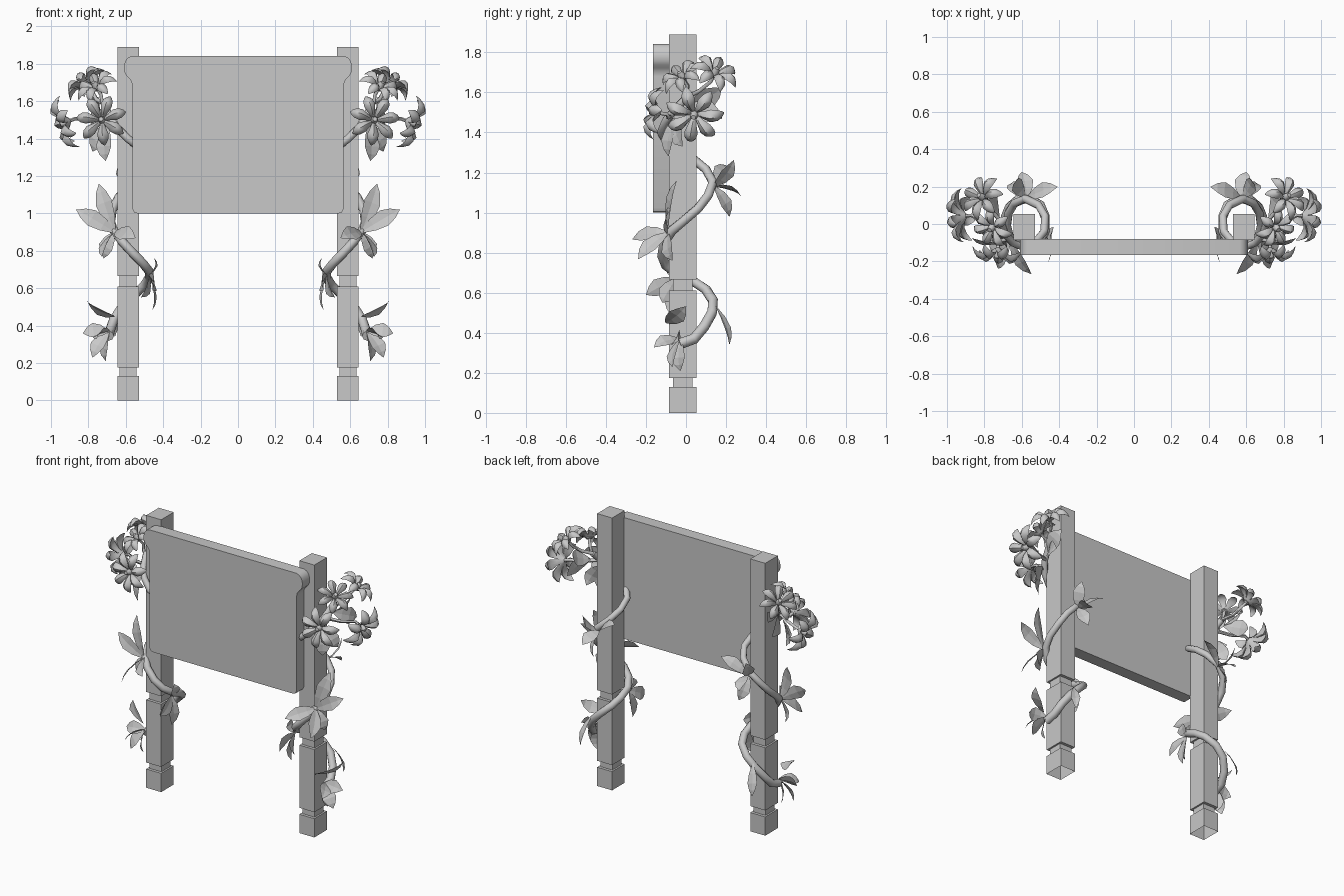
import bpy, bmesh, math
from mathutils import Vector as V

if "Cube" in bpy.data.objects:
    bpy.data.objects.remove(bpy.data.objects["Cube"])

grey = bpy.data.materials.new("weathered_grey")
grey.diffuse_color = (0.58, 0.58, 0.58, 1)
grey.use_nodes = True
grey.node_tree.nodes["Principled BSDF"].inputs["Base Color"].default_value = grey.diffuse_color


def finish(name, bm, mirror=True, smooth=None):
    bmesh.ops.recalc_face_normals(bm, faces=bm.faces)
    me = bpy.data.meshes.new(name)
    bm.to_mesh(me)
    bm.free()
    me.materials.append(grey)
    ob = bpy.data.objects.new(name, me)
    bpy.context.collection.objects.link(ob)
    if mirror:
        m = ob.modifiers.new("mirror", 'MIRROR')
        m.use_mirror_merge = False
    if smooth:
        bpy.ops.object.select_all(action='DESELECT')
        ob.select_set(True)
        bpy.context.view_layer.objects.active = ob
        bpy.ops.object.shade_smooth_by_angle(angle=math.radians(smooth))
    return ob


def loft(bm, rings, open_start=False):
    """Join closed rings of points and cap the ends."""
    vs = [[bm.verts.new(p) for p in r] for r in rings]
    n = len(vs[0])
    for a, b in zip(vs, vs[1:]):
        for i in range(n):
            j = (i + 1) % n
            bm.faces.new((a[i], a[j], b[j], b[i]))
    if not open_start:
        bm.faces.new(vs[0])
    bm.faces.new(vs[-1])


def tube(bm, pts, r0, r1, n=8):
    pts = [V(p) for p in pts]
    rings, side = [], None
    for i, p in enumerate(pts):
        d = (pts[min(i + 1, len(pts) - 1)] - pts[max(i - 1, 0)]).normalized()
        side = d.orthogonal() if side is None else side - d * side.dot(d)
        side.normalize()
        up = d.cross(side)
        r = r0 + (r1 - r0) * i / (len(pts) - 1)
        rings.append([p + r * (side * math.cos(k * math.tau / n) + up * math.sin(k * math.tau / n))
                      for k in range(n)])
    loft(bm, rings)


def frame(d, nrm):
    """Side and normal directions square to d."""
    d = d.normalized()
    side = d.cross(V(nrm)).normalized()
    return side, side.cross(d)


def leaf(bm, base, tip, nrm, width):
    base, tip = V(base), V(tip)
    d = tip - base
    side, up = frame(d, nrm)
    rows = []
    for t, w, h in ((0, .15, 0), (.3, .75, .012), (.6, 1, .016), (.82, .62, .01), (1, 0, -.004)):
        c = base + d * t + up * h
        if w == 0:
            rows.append([bm.verts.new(c)])
        else:
            rows.append([bm.verts.new(c + side * s * w * width + up * abs(s) * w * .006)
                         for s in (-1, 0, 1)])
    for a, b in zip(rows, rows[1:]):
        for i in (0, 1):
            if len(b) == 3:
                bm.faces.new((a[i], a[i + 1], b[i + 1], b[i]))
            else:
                bm.faces.new((a[i], a[i + 1], b[0]))


def flower(bm, centre, nrm, radius, petals=7):
    c, nrm = V(centre), V(nrm).normalized()
    u, v = frame(nrm, (0.13, 0.2, 1) if abs(nrm.z) < .8 else (0, 1, 0))
    for k in range(petals):
        a = k * math.tau / petals + 0.2
        d = u * math.cos(a) + v * math.sin(a)
        s = nrm.cross(d)
        rings = []
        # plump petal with a curled tip: distance, half width, half thickness, lift
        for t, w, th, h in ((.08, .06, .06, -.15), (.33, .14, .09, .10), (.6, .23, .11, .24),
                            (.82, .2, .08, .18), (.96, .11, .04, .02), (1.03, .02, .01, -.14)):
            o = c + radius * (d * t + nrm * h)
            rings.append([o + radius * (s * w * math.cos(q * math.tau / 8)
                                        + nrm * (th * math.sin(q * math.tau / 8)
                                                 - .14 * w / .23 * math.cos(q * math.tau / 8) ** 2))
                          for q in range(8)])
        loft(bm, rings)
    # button in the middle
    tube(bm, [c - nrm * .02, c + nrm * .016, c + nrm * .028], .022, .012)


# Posts with two square grooves, open underneath
bm = bmesh.new()
rings = []
for z, g in ((0, 0), (.13, 0), (.13, 1), (.175, 1), (.175, 0), (.61, 0), (.61, 1),
             (.665, 1), (.665, 0), (1.89, 0)):
    hx, hy = .0575 - .012 * g, .069 - .02 * g
    rings.append([(.588 + sx * hx, -.016 + sy * hy, z)
                  for sx, sy in ((-1, -1), (1, -1), (1, 1), (-1, 1))])
loft(bm, rings, open_start=True)
finish("post", bm)

# Board: flared upper corners, softened lower corners
half = [(.54, 1.0), (.556, 1.006), (.565, 1.025), (.565, 1.68), (.569, 1.703), (.582, 1.722),
        (.598, 1.738), (.608, 1.758), (.61, 1.785), (.603, 1.813), (.588, 1.833), (.565, 1.842)]
outline = half + [(-x, z) for x, z in reversed(half)]
bm = bmesh.new()
loft(bm, [[(x, y, z) for x, z in outline] for y in (-.165, -.08)])
finish("sign_board", bm, mirror=False, smooth=35)

# Vine winding round the post
bm = bmesh.new()
tube(bm, [(.69, -.03, .345), (.685, .04, .37), (.665, .09, .43), (.62, .13, .50), (.56, .135, .56),
          (.50, .10, .615), (.475, .04, .655), (.475, -.04, .69), (.51, -.10, .735),
          (.56, -.12, .785), (.62, -.11, .85), (.665, -.07, .91), (.68, -.01, .96),
          (.67, .06, 1.02), (.64, .11, 1.085), (.58, .135, 1.15), (.51, .10, 1.215),
          (.475, .04, 1.265), (.48, -.04, 1.31), (.53, -.10, 1.355), (.59, -.125, 1.40),
          (.65, -.10, 1.46), (.69, -.05, 1.52), (.71, .01, 1.58)], .027, .02)
finish("vine", bm, smooth=60)

# Flowers, each with a thin stem from the vine
blooms = [((.73, -.155, 1.50), (.1, -1, .15), .132, (.67, -.08, 1.48)),
          ((.925, .04, 1.485), (.92, -.1, -.36), .145, (.69, -.04, 1.52)),
          ((.76, -.02, 1.68), (.45, -.45, .75), .115, (.70, 0, 1.56)),
          ((.815, .145, 1.70), (.55, .35, .75), .122, (.71, .01, 1.58))]
bm, bs = bmesh.new(), bmesh.new()
for c, nrm, r, root in blooms:
    flower(bm, c, nrm, r)
    back = V(c) - V(nrm).normalized() * .06
    tube(bs, [root, (V(root) + back) / 2 + V((.01, 0, -.01)), back, c], .012, .009, 6)
finish("flowers", bm, smooth=50)
finish("flower_stems", bs, smooth=60)

# Leaf clusters: base, facing direction, half width, tips
clusters = [
    ((.69, -.03, .37), (.4, -.8, .4), .045, [(.83, -.04, .36), (.78, -.07, .23)]),
    ((.69, -.03, .37), (.75, -.5, .4), .042, [(.76, -.16, .33), (.71, -.03, .21)]),
    ((.66, -.10, .45), (.6, -.3, -.7), .045, [(.81, .0, .53)]),
    ((.62, .15, .53), (.5, .8, .1), .03, [(.66, .22, .34)]),
    ((.475, -.05, .67), (-1, -.15, .1), .045, [(.455, -.20, .59), (.455, -.07, .48),
                                               (.515, -.12, .55), (.445, -.06, .76)]),
    ((.66, -.09, .90), (.4, -.8, .4), .047, [(.745, -.05, 1.16), (.865, -.08, 1.02),
                                             (.72, -.07, .76)]),
    ((.66, -.09, .90), (.7, -.2, .6), .045, [(.55, -.27, .87), (.73, -.24, .77)]),
    ((.57, .14, 1.13), (-.2, .4, .8), .045, [(.60, .28, 1.08), (.41, .2, 1.24)]),
    ((.58, .14, 1.13), (.6, .6, .2), .042, [(.56, .22, .98), (.63, .24, 1.26)]),
    ((.70, -.06, 1.47), (.5, -.7, .2), .05, [(.71, -.09, 1.28), (.78, -.02, 1.33)]),
    ((.72, .02, 1.54), (.8, .5, -.2), .055, [(.79, .18, 1.47), (.75, .18, 1.62)]),
]
bm = bmesh.new()
for base, nrm, width, tips in clusters:
    for tip in tips:
        leaf(bm, base, tip, nrm, width)
finish("leaves", bm)
